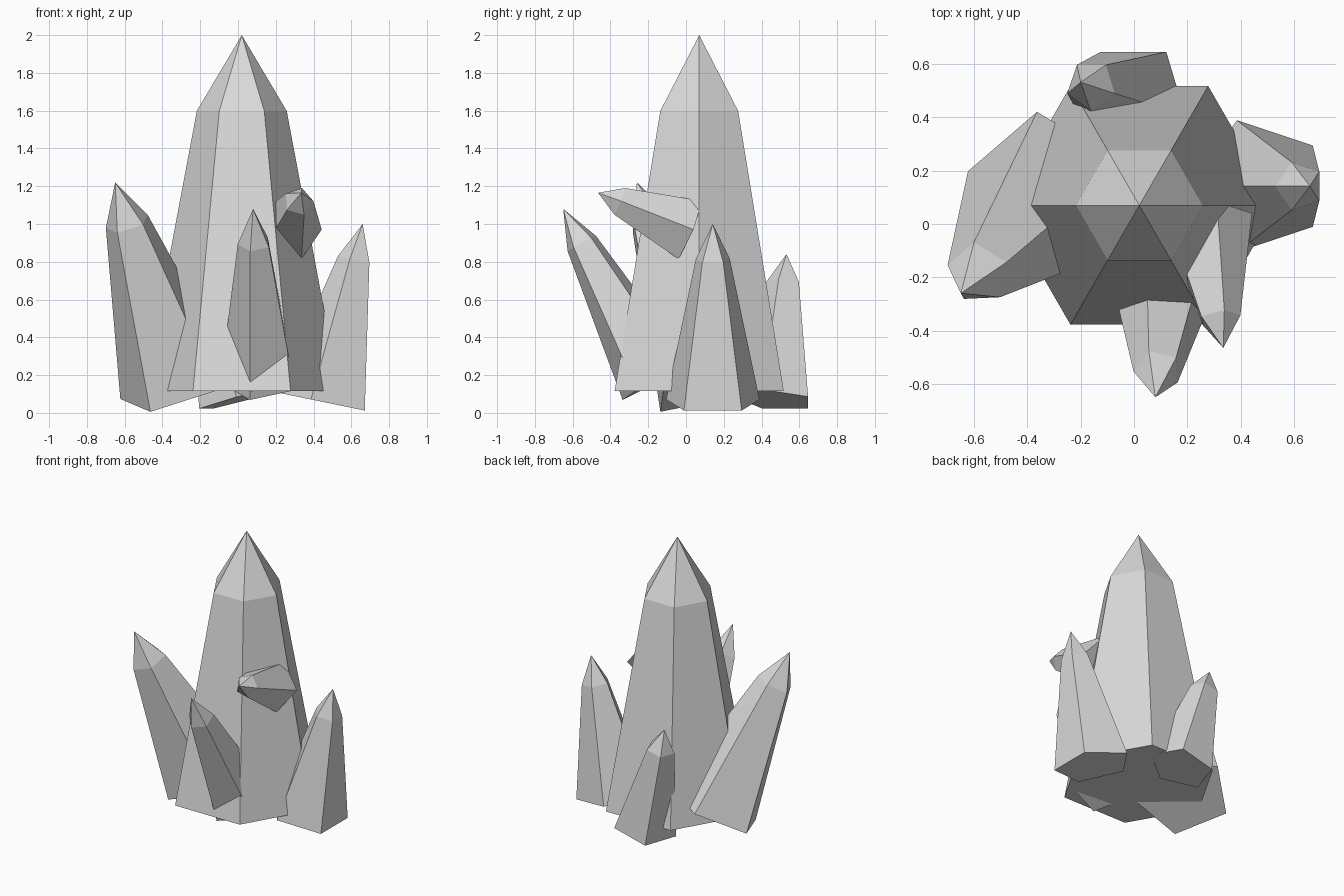
import bpy
import bmesh
import math
from mathutils import Vector

cube = bpy.data.objects.get("Cube")
if cube:
    bpy.data.objects.remove(cube, do_unlink=True)

# One stone colour for the whole cluster
stone = bpy.data.materials.new("pale_grey_stone")
stone.use_nodes = True
grey = (0.7, 0.7, 0.7, 1.0)
stone.diffuse_color = grey
stone.node_tree.nodes["Principled BSDF"].inputs["Base Color"].default_value = grey


def crystal(name, base, tip, base_radius, neck_radius, toward, sides=5, neck=0.8):
    """Tapered prism with a pointed end; one corner lies in the direction 'toward'."""
    base, tip, toward = Vector(base), Vector(tip), Vector(toward)
    axis = tip - base
    up = axis.normalized()
    u = (toward - up * toward.dot(up)).normalized()
    v = up.cross(u)
    bm = bmesh.new()

    def ring(centre, radius):
        angles = [math.tau * i / sides for i in range(sides)]
        return [bm.verts.new(centre + radius * (math.cos(a) * u + math.sin(a) * v))
                for a in angles]

    bottom = ring(base, base_radius)
    shoulder = ring(base + axis * neck, neck_radius)
    point = bm.verts.new(tip)
    bm.faces.new(bottom[::-1])
    for i in range(sides):
        j = (i + 1) % sides
        bm.faces.new((bottom[i], bottom[j], shoulder[j], shoulder[i]))
        bm.faces.new((shoulder[i], shoulder[j], point))
    mesh = bpy.data.meshes.new(name)
    bm.to_mesh(mesh)
    bm.free()
    mesh.materials.append(stone)
    obj = bpy.data.objects.new(name, mesh)
    bpy.context.collection.objects.link(obj)
    return obj


# Tall central crystal
crystal("main_crystal", (0.02, 0.07, 0.115), (0.02, 0.07, 2.0),
        0.517, 0.238, (1, 0, 0), sides=6, neck=0.787)

# Smaller crystals leaning outward around it
crystal("right_crystal", (-0.32, 0.118, 0.138), (-0.65, -0.26, 1.22),
        0.32, 0.122, (-0.3, 0.08, -0.065))
crystal("front_crystal", (0.12, -0.154, 0.17), (0.08, -0.65, 1.08),
        0.215, 0.09, (-0.3, -1, -0.5))
crystal("left_crystal", (0.465, 0.142, 0.055), (0.66, 0.142, 1.0),
        0.26, 0.094, (-1, 0, 0))
crystal("back_crystal", (-0.005, 0.472, 0.068), (-0.2, 0.532, 0.84),
        0.216, 0.096, (0, -1, 0))

# Shard growing out of the side of the main crystal
crystal("side_shard", (0.27, 0.015, 0.967), (0.335, -0.465, 1.165),
        0.175, 0.08, (0.07, -0.065, -0.157), neck=0.77)
